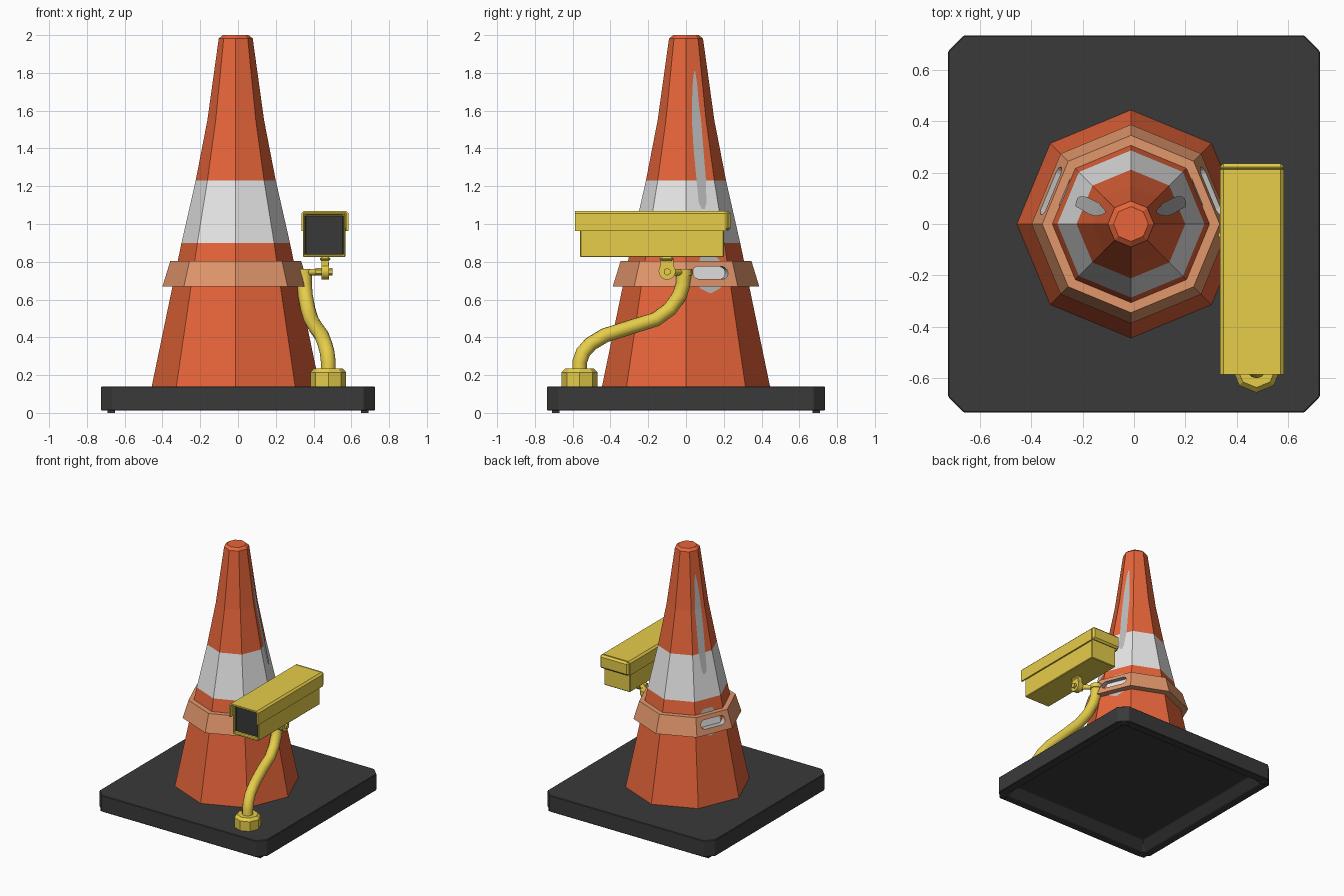
import bpy, bmesh, math
from mathutils import Vector, Matrix

if "Cube" in bpy.data.objects:
    bpy.data.objects.remove(bpy.data.objects["Cube"])

def mat(name, r, g, b):
    m = bpy.data.materials.new(name)
    m.diffuse_color = (r, g, b, 1)
    m.use_nodes = True
    m.node_tree.nodes["Principled BSDF"].inputs["Base Color"].default_value = m.diffuse_color
    return m

ORANGE = mat("cone orange", 0.8, 0.13, 0.042)
WHITE = mat("band white", 0.8, 0.8, 0.8)
GREY = mat("worn grey", 0.5, 0.5, 0.5)
TAN = mat("collar tan", 0.76, 0.31, 0.15)
YELLOW = mat("camera yellow", 0.79, 0.61, 0.068)
RUBBER = mat("base black", 0.042, 0.042, 0.042)
GLASS = mat("lens black", 0.04, 0.04, 0.042)
CX = -0.012                       # cone axis
A = math.radians(22.5)            # centre angle of the worn cone faces

def finish(name, bm, *mats):
    bmesh.ops.recalc_face_normals(bm, faces=bm.faces)
    me = bpy.data.meshes.new(name)
    bm.to_mesh(me)
    bm.free()
    ob = bpy.data.objects.new(name, me)
    bpy.context.collection.objects.link(ob)
    for m in mats:
        me.materials.append(m)
    return ob

def bevel(ob, width, segments=1):
    mod = ob.modifiers.new("bevel", 'BEVEL')
    mod.width, mod.segments, mod.limit_method = width, segments, 'ANGLE'

def lathe(profile, n=8, ring=False):
    """Spin (r, z) points into n flat sides; ring joins last to first."""
    bm = bmesh.new()
    loops = [[bm.verts.new((CX + r * math.cos(math.tau * i / n), r * math.sin(math.tau * i / n), z))
              for i in range(n)] for r, z in profile]
    pairs = list(zip(loops, loops[1:]))
    if ring:
        pairs.append((loops[-1], loops[0]))
    else:
        bm.faces.new(loops[0])
        bm.faces.new(loops[-1])
    for a, b in pairs:
        for i in range(n):
            j = (i + 1) % n
            bm.faces.new((a[i], a[j], b[j], b[i]))
    return bm

def box(name, lo, hi, m, bev=0):
    bm = bmesh.new()
    bmesh.ops.create_cube(bm, size=1)
    for v in bm.verts:
        v.co = [l + (h - l) * (c + 0.5) for l, h, c in zip(lo, hi, v.co)]
    ob = finish(name, bm, m)
    if bev:
        bevel(ob, bev)
    return ob

def rod(name, p, q, r, m, n=16, r2=None, smooth=True):
    p, q = Vector(p), Vector(q)
    bm = bmesh.new()
    bmesh.ops.create_cone(bm, cap_ends=True, segments=n, radius1=r, radius2=r2 or r, depth=(q - p).length)
    rot = (q - p).to_track_quat('Z', 'Y').to_matrix().to_4x4()
    bm.transform(Matrix.Translation((p + q) / 2) @ rot)
    for f in bm.faces:
        f.smooth = smooth and len(f.verts) == 4
    return finish(name, bm, m)

def extrude(name, pts, vec, m):
    bm = bmesh.new()
    f = bm.faces.new([bm.verts.new(p) for p in pts])
    top = bmesh.ops.extrude_face_region(bm, geom=[f])["geom"]
    bmesh.ops.translate(bm, vec=vec, verts=[v for v in top if isinstance(v, bmesh.types.BMVert)])
    return finish(name, bm, m)

# Base slab with clipped corners and a hollow, sloping underside
X, Y, C = 0.725, 0.736, 0.062
quarter = [(X, Y - C), (X - C, Y)]
corners = quarter + [(-x, y) for x, y in quarter[::-1]]
corners += [(-x, -y) for x, y in corners]
base = extrude("base", [(x, y, 0.012) for x, y in corners], (0, 0, 0.128), RUBBER)
bm = bmesh.new()
bm.from_mesh(base.data)
under = min(bm.faces, key=lambda f: f.calc_center_median().z)
bmesh.ops.inset_region(bm, faces=[under], thickness=0.07)
bmesh.ops.inset_region(bm, faces=[under], thickness=0.07, depth=-0.06)
bm.to_mesh(base.data)
bm.free()
bevel(base, 0.006)
for sx in (-1, 1):
    for sy in (-1, 1):
        x, y = sx * 0.67, sy * 0.69
        box("base_foot", (x - 0.02, y - 0.02, 0), (x + 0.02, y + 0.02, 0.02), RUBBER)

# Eight-sided cone, white band picked by height
CONE = [(0.445, 0.139), (0.287, 0.9), (0.212, 1.23), (0.15, 1.55), (0.09, 1.982), (0.068, 2.0)]
bm = lathe(CONE)
for f in bm.faces:
    f.material_index = int(0.9 < f.calc_center_median().z < 1.23)
finish("cone", bm, ORANGE, WHITE)

def cone_radius(z):
    for (r0, z0), (r1, z1) in zip(CONE, CONE[1:]):
        if z <= z1:
            return r0 + (r1 - r0) * (z - z0) / (z1 - z0)

# Worn patches lying on the two rear side faces: rows of (z, y from, y to)
SCRATCH = [(1.08, 0.085, 0.1), (1.11, 0.068, 0.108), (1.23, 0.056, 0.106), (1.4, 0.04, 0.092),
           (1.55, 0.031, 0.08), (1.62, 0.031, 0.07), (1.75, 0.036, 0.058), (1.81, 0.043, 0.048)]
SPLAT = [(0.635, 0.125, 0.135), (0.66, 0.075, 0.18), (0.7, 0.04, 0.215), (0.78, 0.04, 0.21),
         (0.805, 0.07, 0.18), (0.835, 0.08, 0.15)]
for name, rows in (("scratch", SCRATCH), ("worn_spot", SPLAT)):
    for side in (1, -1):
        bm = bmesh.new()
        prev = None
        for z, y0, y1 in rows:
            d = cone_radius(z) * math.cos(A) + 0.004
            cur = [bm.verts.new((CX + side * (d - y * math.sin(A)) / math.cos(A), y, z)) for y in (y0, y1)]
            if prev:
                f = bm.faces.new((prev[0], prev[1], cur[1], cur[0])[::side])
                f.material_index = int(0.7 < f.calc_center_median().z < 0.78)   # seen through the slot
            prev = cur
        me = finish(name, bm, GREY, WHITE).data
        if sum(p.normal.x for p in me.polygons) * side < 0:
            me.flip_normals()

# Tan collar with a rounded slot cut through on each rear side
collar = finish("collar", lathe([(0.388, 0.669), (0.346, 0.805), (0.29, 0.805), (0.29, 0.669)], ring=True), TAN, GREY)
for side in (1, -1):
    n = Vector((side * math.cos(A), math.sin(A), 0))
    t = Vector((-side * math.sin(A), math.cos(A), 0))
    pts = []
    for i in range(16):
        a = math.tau * (i + 0.5) / 16
        u = 0.033 * math.cos(a) + math.copysign(0.068, math.cos(a))
        pts.append(Vector((CX, 0, 0.742 + 0.033 * math.sin(a))) + n * 0.2 + t * u)
    cutter = extrude("slot_cutter", pts, n * 0.3, GREY)
    cutter.hide_render = True
    mod = collar.modifiers.new("slot", 'BOOLEAN')
    mod.operation, mod.object, mod.solver = 'DIFFERENCE', cutter, 'EXACT'
    mod.material_mode = 'TRANSFER'
    bpy.context.view_layer.objects.active = collar
    bpy.ops.object.modifier_apply(modifier=mod.name)
    bpy.data.objects.remove(cutter)

# Camera body, its front inset into a recessed dark window
body = box("camera_body", (0.345, -0.562, 0.824), (0.57, 0.2, 1.058), YELLOW)
body.data.materials.append(GLASS)
bm = bmesh.new()
bm.from_mesh(body.data)
front = min(bm.faces, key=lambda f: f.calc_center_median().y)
bmesh.ops.inset_region(bm, faces=[front], thickness=0.014)
bmesh.ops.inset_region(bm, faces=[front], thickness=0.001, depth=-0.03)
front.material_index = 1
bm.to_mesh(body.data)
bm.free()
bevel(body, 0.006)

# Camera lid: chamfered channel over the body, closed at the back
x0, x1, z0, z1, b, t = 0.335, 0.585, 0.964, 1.07, 0.014, 0.012
lid = [(x0, z0), (x0, z1 - b), (x0 + b, z1), (x1 - b, z1), (x1, z1 - b), (x1, z0),
       (x1 - t, z0), (x1 - t, z1 - t), (x0 + t, z1 - t), (x0 + t, z0)]
extrude("camera_lid", [(x, -0.588, z) for x, z in lid], (0, 0.8, 0), YELLOW)
box("camera_lid_back", (x0, 0.205, z0), (x1, 0.237, z1), YELLOW, 0.014)

# Pivot under the camera
box("pivot_neck", (0.434, -0.14, 0.8), (0.489, -0.065, 0.83), YELLOW, 0.012)
box("pivot_tab", (0.443, -0.135, 0.755), (0.48, -0.065, 0.815), YELLOW)
rod("pivot_disc", (0.441, -0.1, 0.75), (0.482, -0.1, 0.75), 0.045, YELLOW)
rod("pivot_bolt", (0.41, -0.1, 0.747), (0.5, -0.1, 0.747), 0.02, YELLOW, 6, smooth=False)
rod("pivot_arm", (0.355, -0.012, 0.745), (0.455, -0.095, 0.745), 0.018, YELLOW, 10)
rod("pole_cap", (0.352, -0.012, 0.728), (0.352, -0.012, 0.763), 0.044, YELLOW)

# Bent pole
path = [(0.478, -0.563, 0.15), (0.478, -0.563, 0.27), (0.472, -0.545, 0.32), (0.46, -0.505, 0.365),
        (0.443, -0.43, 0.41), (0.41, -0.29, 0.455), (0.387, -0.16, 0.495), (0.37, -0.085, 0.55),
        (0.357, -0.035, 0.62), (0.352, -0.015, 0.68), (0.352, -0.012, 0.74)]
cu = bpy.data.curves.new("pole", 'CURVE')
cu.dimensions, cu.bevel_depth, cu.bevel_resolution, cu.use_fill_caps = '3D', 0.039, 4, True
sp = cu.splines.new('POLY')
sp.points.add(len(path) - 1)
for p, co in zip(sp.points, path):
    p.co = (*co, 1)
cu.materials.append(YELLOW)
pole = bpy.data.objects.new("pole", cu)
bpy.context.collection.objects.link(pole)

# Eight-sided nut at the foot of the pole
rod("pole_nut", (0.478, -0.563, 0.138), (0.478, -0.563, 0.215), 0.095, YELLOW, 8, smooth=False)
rod("pole_nut_top", (0.478, -0.563, 0.215), (0.478, -0.563, 0.236), 0.095, YELLOW, 8, 0.075, False)
